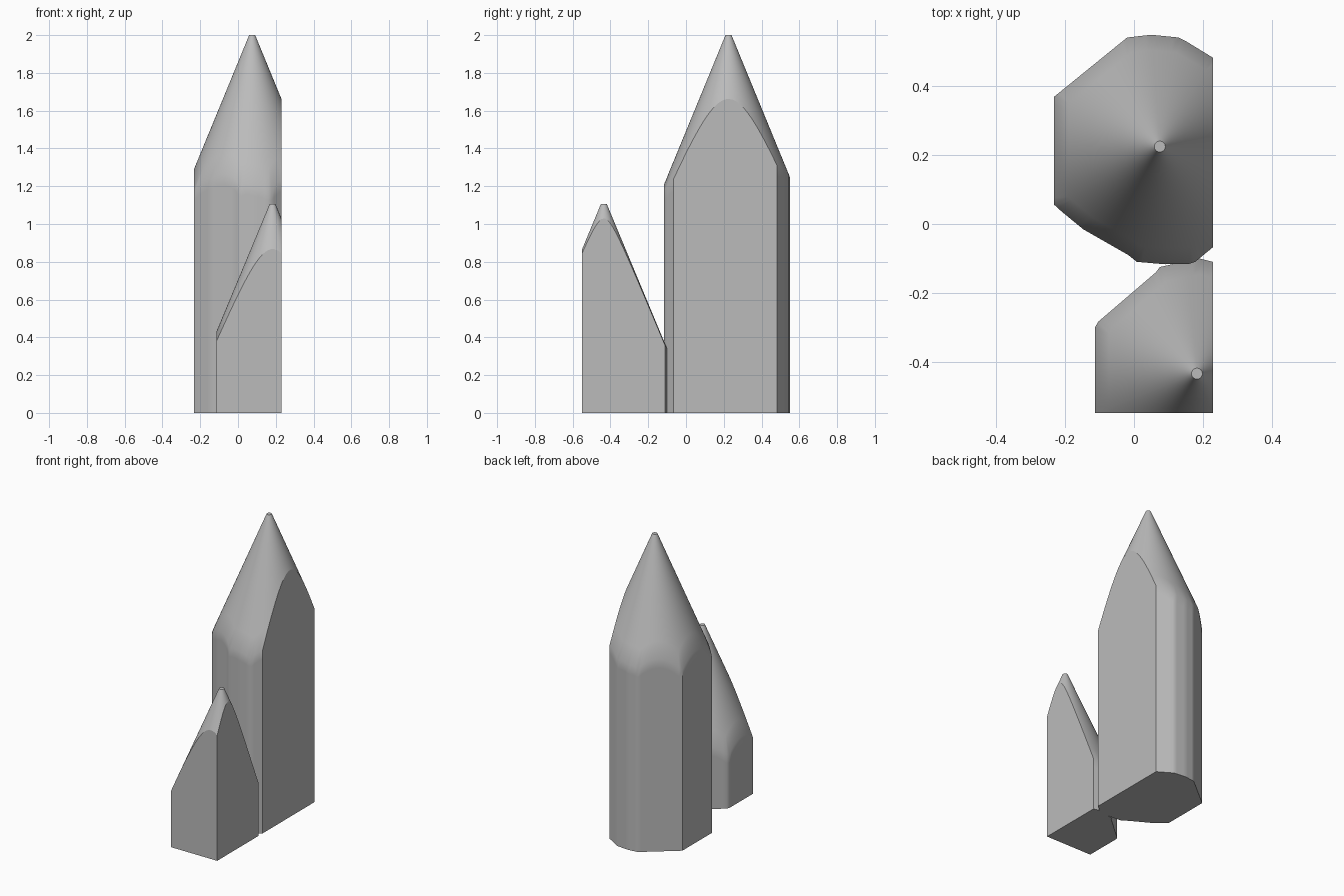
import bpy
import bmesh
from math import ceil, radians
from mathutils import Vector

if "Cube" in bpy.data.objects:
    bpy.data.objects.remove(bpy.data.objects["Cube"], do_unlink=True)

stone = bpy.data.materials.new("plain grey")
stone.use_nodes = True
grey = (0.5, 0.5, 0.5, 1)
stone.diffuse_color = grey
stone.node_tree.nodes["Principled BSDF"].inputs["Base Color"].default_value = grey

RIGHT_CUT = 0.23
FRONT_CUT = -0.55


def resample(corners, step=0.02):
    """Split each side of the footprint into short, even pieces."""
    points = []
    for a, b in zip(corners, corners[1:] + corners[:1]):
        a, b = Vector(a), Vector(b)
        n = max(1, ceil((b - a).length / step))
        points += [a.lerp(b, i / n) for i in range(n)]
    return points


def spire(name, corners, apex, height, slope, tip=0.016):
    """Straight-walled column, topped by a cone that meets the walls."""
    bm = bmesh.new()
    centre = Vector(apex)
    outline = resample(corners)
    rings = []

    def add_ring(points):
        ring = [bm.verts.new(p) for p in points]
        if rings:
            below = rings[-1]
            for i in range(len(ring)):
                j = (i + 1) % len(ring)
                bm.faces.new((below[i], below[j], ring[j], ring[i]))
        rings.append(ring)

    def cone_z(p):
        return height - slope * max(0, (p - centre).length - tip)

    # Walls, with a band under the shoulder
    add_ring([(p.x, p.y, 0) for p in outline])
    add_ring([(p.x, p.y, cone_z(p) - 0.06) for p in outline])
    # Cone, from the shoulder to the small flat tip
    steps = 8
    for k in range(steps):
        points = []
        for p in outline:
            d = p - centre
            end = centre + d.normalized() * tip
            q = p.lerp(end, k / (steps - 1))
            points.append((q.x, q.y, cone_z(q)))
        add_ring(points)
    bm.faces.new(rings[-1])
    bm.faces.new(rings[0][::-1])
    bmesh.ops.recalc_face_normals(bm, faces=bm.faces)
    bm.normal_update()

    # Flat cuts and strong corners stay sharp
    def on_cut(face):
        return (all(abs(v.co.x - RIGHT_CUT) < 1e-4 for v in face.verts)
                or all(abs(v.co.y - FRONT_CUT) < 1e-4 for v in face.verts))

    for f in bm.faces:
        f.smooth = True
    for e in bm.edges:
        a, b = e.link_faces
        e.smooth = (e.calc_face_angle(0) < radians(35)
                    and on_cut(a) == on_cut(b))

    mesh = bpy.data.meshes.new(name)
    bm.to_mesh(mesh)
    bm.free()
    mesh.materials.append(stone)
    obj = bpy.data.objects.new(name, mesh)
    bpy.context.collection.objects.link(obj)
    return obj


# Tall rear spire
spire("tall_spire",
      [(RIGHT_CUT, -0.067), (RIGHT_CUT, 0.483), (0.153, 0.53), (0.13, 0.542),
       (0.05, 0.55), (-0.02, 0.542), (-0.232, 0.37), (-0.232, 0.056),
       (-0.21, 0.036), (-0.148, -0.015), (-0.017, -0.09), (0.008, -0.11),
       (0.09, -0.117), (0.16, -0.116), (0.178, -0.11)],
      (0.075, 0.225), 2.0, 2.43)

# Short front spire
spire("short_spire",
      [(RIGHT_CUT, FRONT_CUT), (RIGHT_CUT, -0.11), (0.19, -0.1),
       (0.075, -0.125), (0.064, -0.14), (-0.104, -0.284), (-0.113, -0.3),
       (-0.113, FRONT_CUT)],
      (0.183, -0.435), 1.105, 2.4)
